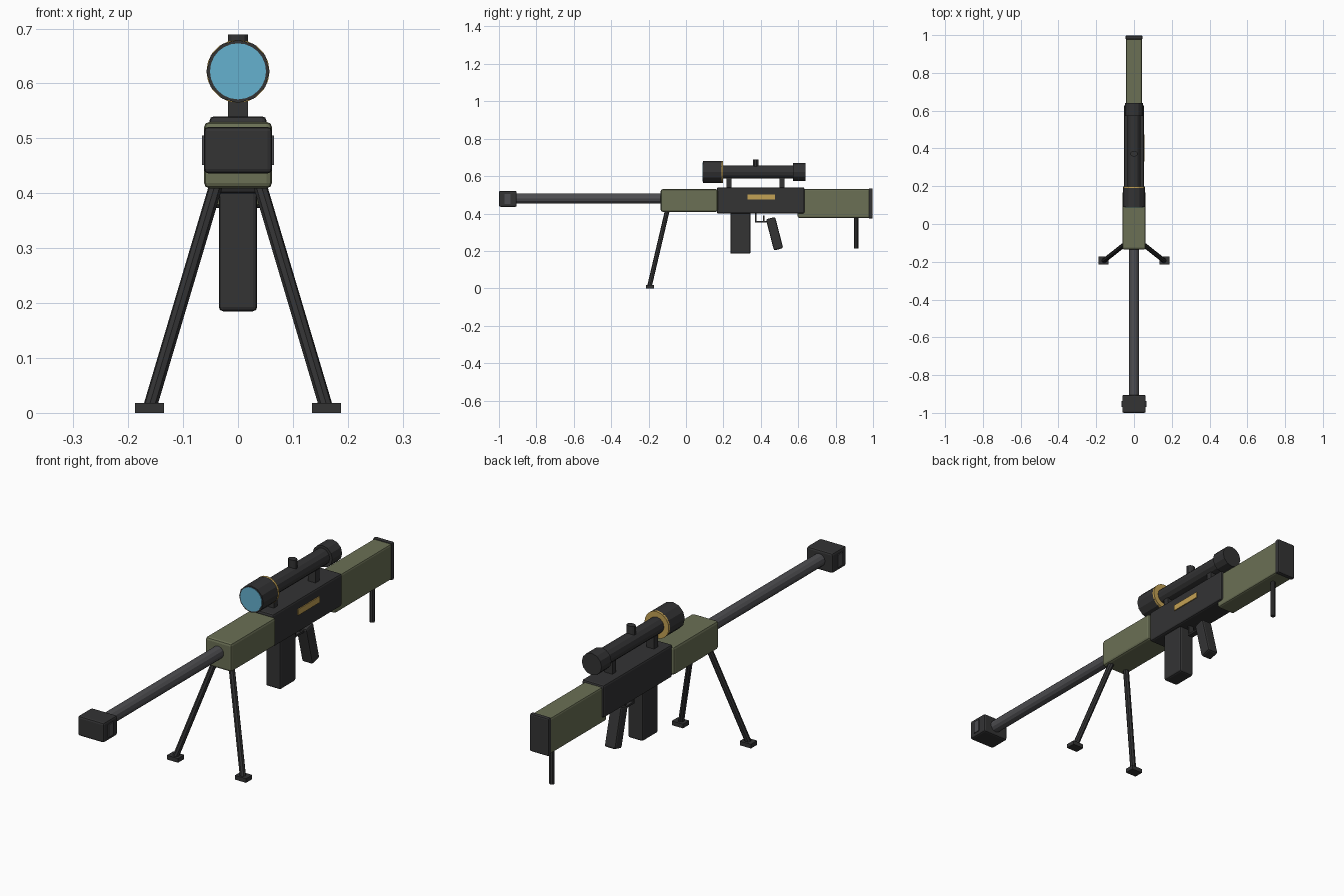
import bpy, math
from mathutils import Vector

cube = bpy.data.objects.get("Cube")
if cube:
    bpy.data.objects.remove(cube, do_unlink=True)


def material(name, rgb):
    m = bpy.data.materials.new(name)
    m.use_nodes = True
    m.diffuse_color = (*rgb, 1)
    m.node_tree.nodes["Principled BSDF"].inputs["Base Color"].default_value = (*rgb, 1)
    return m


DARK = material("dark gunmetal", (0.033, 0.033, 0.034))
STEEL = material("barrel steel", (0.075, 0.075, 0.082))
OLIVE = material("olive green", (0.145, 0.16, 0.09))
BRASS = material("brass", (0.55, 0.36, 0.09))
GLASS = material("blue glass", (0.13, 0.44, 0.62))


def finish(name, mat, bevel=0):
    ob = bpy.context.object
    ob.name = ob.data.name = name
    ob.data.materials.clear()
    ob.data.materials.append(mat)
    if bevel:
        mod = ob.modifiers.new("edge_rounding", 'BEVEL')
        mod.width, mod.segments = bevel, 2
    return ob


def box(name, mat, x, y, z, bevel=0, tilt=0):
    """Box from x, y, z ranges, tilted about x."""
    mid = [(a + b) / 2 for a, b in (x, y, z)]
    bpy.ops.mesh.primitive_cube_add(size=1, location=mid)
    ob = bpy.context.object
    ob.scale = [b - a for a, b in (x, y, z)]
    bpy.ops.object.transform_apply(location=False, rotation=False, scale=True)
    ob.rotation_euler.x = tilt
    return finish(name, mat, bevel)


def rod(name, mat, start, end, radius, sides=12):
    """Cylinder between two points."""
    a, b = Vector(start), Vector(end)
    bpy.ops.mesh.primitive_cylinder_add(vertices=sides, radius=radius,
                                        depth=(b - a).length, location=(a + b) / 2)
    bpy.context.object.rotation_euler = (b - a).to_track_quat('Z', 'Y').to_euler()
    return finish(name, mat)


def sym(half):
    return (-half, half)


# Barrel and muzzle brake with side ports
rod("barrel", STEEL, (0, -0.92, 0.48), (0, -0.12, 0.48), 0.027)
box("muzzle_brake", DARK, sym(0.062), (-1, -0.905), (0.436, 0.521), 0.008)
box("muzzle_ports", STEEL, sym(0.066), (-0.97, -0.938), (0.451, 0.505))

# Body
box("handguard", OLIVE, sym(0.062), (-0.135, 0.17), (0.409, 0.53), 0.01)
box("receiver", DARK, sym(0.052), (0.165, 0.633), (0.4, 0.54), 0.008)
box("ejection_port", BRASS, (0.049, 0.056), (0.33, 0.475), (0.476, 0.502))
box("stock", OLIVE, sym(0.043), (0.597, 0.985), (0.377, 0.531), 0.008)
box("butt_pad", DARK, sym(0.045), (0.977, 0.998), (0.373, 0.535), 0.006)
rod("rear_monopod", DARK, (0, 0.91, 0.213), (0, 0.91, 0.39), 0.011, 8)

# Magazine, grip and trigger
box("magazine", DARK, sym(0.035), (0.237, 0.345), (0.185, 0.41), 0.008)
box("pistol_grip", DARK, sym(0.026), (0.448, 0.499), (0.206, 0.378), 0.008,
    math.radians(14.5))
box("trigger_guard_front", DARK, sym(0.012), (0.368, 0.376), (0.353, 0.405))
box("trigger_guard_bottom", DARK, sym(0.012), (0.368, 0.44), (0.353, 0.361))
box("trigger", DARK, sym(0.005), (0.411, 0.419), (0.358, 0.39))

# Bipod
for side, s in (("left", 1), ("right", -1)):
    rod("bipod_leg_" + side, DARK, (s * 0.037, -0.098, 0.425),
        (s * 0.16, -0.195, 0.012), 0.0125, 8)
    box("bipod_foot_" + side, DARK, sorted((s * 0.135, s * 0.188)),
        (-0.214, -0.172), (0, 0.018))

# Scope
SZ = 0.622


def scope_part(name, mat, y0, y1, radius, sides=12):
    return rod(name, mat, (0, y0, SZ), (0, y1, SZ), radius, sides)


scope_part("scope_tube", DARK, 0.15, 0.6, 0.035)
scope_part("scope_objective", DARK, 0.09, 0.192, 0.0575)
scope_part("scope_ring", BRASS, 0.19, 0.199, 0.0575, 20)
scope_part("scope_lens", GLASS, 0.088, 0.095, 0.051, 24)
scope_part("scope_eyepiece", DARK, 0.573, 0.64, 0.047)
turret = rod("scope_turret", DARK, (0, 0.372, 0.64), (0, 0.372, 0.689), 0.015, 10)
turret.scale.x = 1.3
for name, y in (("front", 0.23), ("rear", 0.513)):
    box("scope_mount_" + name, DARK, sym(0.018), (y - 0.013, y + 0.013), (0.53, 0.605))
